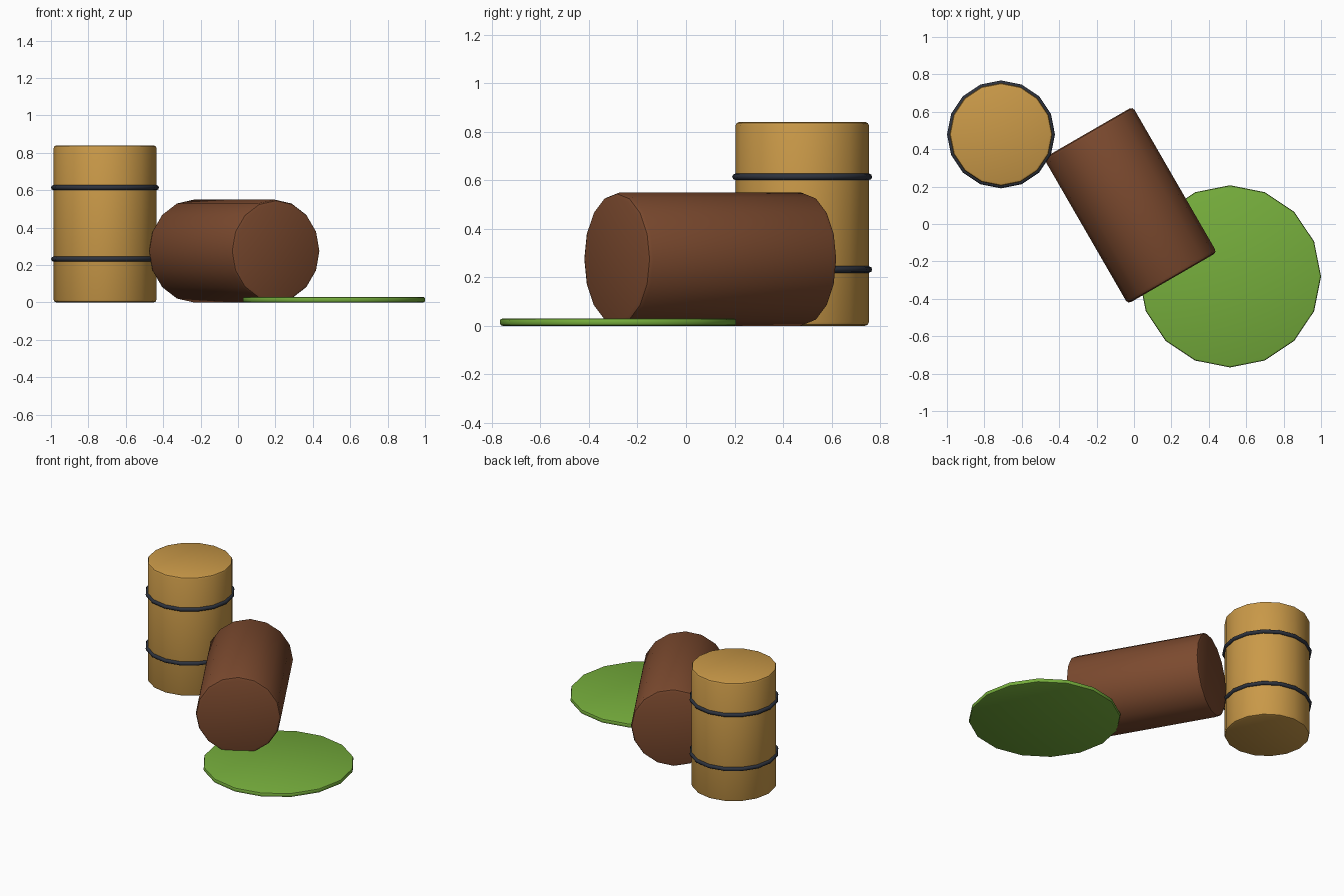
import bpy
from math import radians, pi

if "Cube" in bpy.data.objects:
    bpy.data.objects.remove(bpy.data.objects["Cube"])


def material(name, r, g, b):
    m = bpy.data.materials.new(name)
    m.diffuse_color = (r, g, b, 1)
    m.use_nodes = True
    m.node_tree.nodes["Principled BSDF"].inputs["Base Color"].default_value = m.diffuse_color
    return m


ochre = material("ochre", 0.59, 0.32, 0.065)
brown = material("rust brown", 0.20, 0.068, 0.028)
green = material("slime green", 0.18, 0.42, 0.045)
dark = material("dark metal", 0.026, 0.032, 0.047)


def finish(name, mat, angle):
    ob = bpy.context.object
    ob.name = name
    ob.data.materials.append(mat)
    bpy.ops.object.shade_smooth_by_angle(angle=radians(angle))
    return ob


def drum(name, mat, radius, depth, loc, rot=(0, 0, 0), bevel=0.02):
    """16-sided cylinder with softened rims."""
    bpy.ops.mesh.primitive_cylinder_add(vertices=16, radius=radius, depth=depth,
                                        location=loc, rotation=rot)
    ob = bpy.context.object
    mod = ob.modifiers.new("rim", 'BEVEL')
    mod.width = bevel
    mod.segments = 2
    mod.limit_method = 'ANGLE'
    mod.angle_limit = radians(40)
    bpy.ops.object.modifier_apply(modifier=mod.name)
    return finish(name, mat, 35)


# Standing barrel with two hoops
X, Y = -0.711, 0.479
drum("standing_barrel", ochre, 0.275, 0.84, (X, Y, 0.42), bevel=0.015)
for name, z in (("lower_hoop", 0.232), ("upper_hoop", 0.614)):
    bpy.ops.mesh.primitive_torus_add(major_segments=16, minor_segments=8,
                                     major_radius=0.275, minor_radius=0.0135,
                                     location=(X, Y, z))
    finish(name, dark, 60)

# Barrel lying on its side
drum("fallen_barrel", brown, 0.275, 0.9, (-0.02, 0.10, 0.275),
     (pi / 2, 0, radians(30)))

# Spilled puddle
drum("puddle", green, 0.487, 0.03, (0.513, -0.28, 0.015), bevel=0.01)
